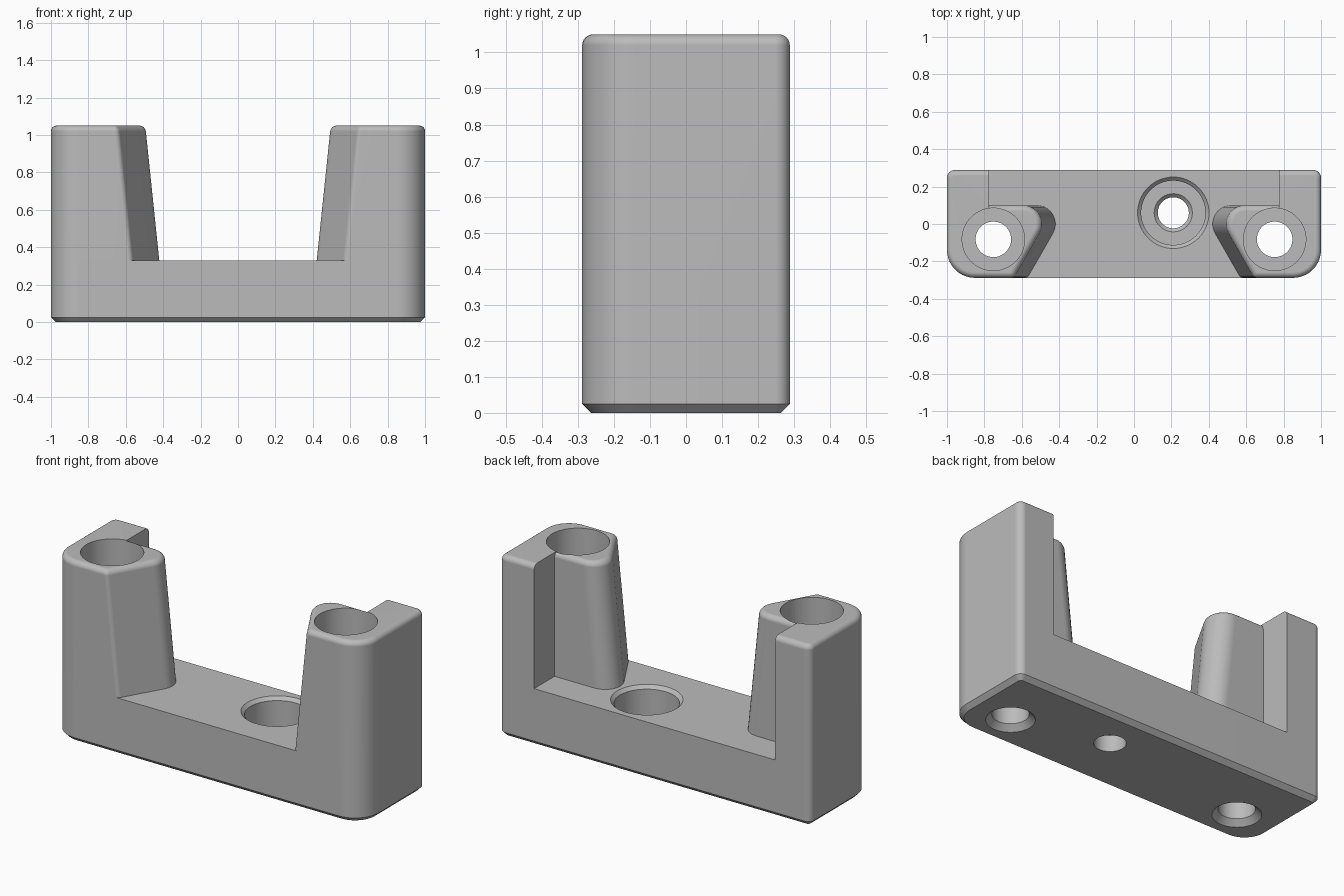
import bpy, bmesh, math
from mathutils import Vector, Matrix

cube = bpy.data.objects.get("Cube")
if cube:
    bpy.data.objects.remove(cube, do_unlink=True)

HALF_Y, BASE_TOP, TOP, FILLET = 0.288, 0.33, 1.05, 0.03
LEAN = 0.065          # how far the slanted wall leans in at the top
SEGMENTS = 10

grey = bpy.data.materials.new("plain grey")
grey.use_nodes = True
colour = (0.5, 0.5, 0.5, 1)
grey.diffuse_color = colour
grey.node_tree.nodes["Principled BSDF"].inputs["Base Color"].default_value = colour


def outline(corners, insets, shrink=0):
    """Rounded polygon (counter-clockwise), each edge moved inward by its inset."""
    count = len(corners)
    pts = [Vector(c[:2]) for c in corners]
    dirs = [(pts[(i + 1) % count] - pts[i]).normalized() for i in range(count)]
    norms = [Vector((-d.y, d.x)) for d in dirs]
    ring = []
    for i in range(count):
        d0, d1, n0, n1 = dirs[i - 1], dirs[i], norms[i - 1], norms[i]
        a, b = pts[i] + n0 * insets[i - 1], pts[i] + n1 * insets[i]
        cross = d0.x * d1.y - d0.y * d1.x
        gap = b - a
        p = a + d0 * ((gap.x * d1.y - gap.y * d1.x) / cross)
        radius = corners[i][2]
        if radius == 0:
            ring.append(p)
            continue
        radius = max(radius - shrink, 0.005)
        turn = math.atan2(cross, d0.dot(d1))
        centre = p - d0 * radius * math.tan(turn / 2) + n0 * radius
        for k in range(SEGMENTS + 1):
            ring.append(centre + Matrix.Rotation(turn * k / SEGMENTS, 2) @ (-n0 * radius))
    return ring


def loft(name, levels, mirror=False):
    """Solid through rings of equal length, given as (z, points)."""
    bm = bmesh.new()
    side = -1 if mirror else 1
    rings = [[bm.verts.new((p.x * side, p.y, z)) for p in ring] for z, ring in levels]
    for low, high in zip(rings, rings[1:]):
        for i in range(len(low)):
            j = (i + 1) % len(low)
            bm.faces.new((low[i], low[j], high[j], high[i]))
    bm.faces.new(rings[0][::-1])
    bm.faces.new(rings[-1])
    bmesh.ops.recalc_face_normals(bm, faces=bm.faces)
    mesh = bpy.data.meshes.new(name)
    bm.to_mesh(mesh)
    bm.free()
    mesh.materials.append(grey)
    obj = bpy.data.objects.new(name, mesh)
    bpy.context.collection.objects.link(obj)
    return obj


def hole_cutter(name, x, y, profile):
    """Turned cutter from a profile of (radius, z)."""
    angles = [math.tau * k / 64 for k in range(64)]
    cutter = loft(name, [(z, [Vector((x + r * math.cos(a), y + r * math.sin(a))) for a in angles])
                         for r, z in profile])
    cutter.hide_render = True
    return cutter


def finish(obj, cutters):
    """Cut the holes and shade with crisp edges."""
    bpy.ops.object.select_all(action="DESELECT")
    obj.select_set(True)
    bpy.context.view_layer.objects.active = obj
    for cutter in cutters:
        mod = obj.modifiers.new("hole", "BOOLEAN")
        mod.operation, mod.solver, mod.object = "DIFFERENCE", "EXACT", cutter
        bpy.ops.object.modifier_apply(modifier=mod.name)
    bpy.ops.object.shade_smooth_by_angle(angle=math.radians(25))
    weighted = obj.modifiers.new("even_shading", "WEIGHTED_NORMAL")
    weighted.keep_sharp = True


# Base block with a chamfered bottom edge
base_corners = [(-1, -HALF_Y, 0.15), (1, -HALF_Y, 0.15), (1, HALF_Y, 0.04), (-1, HALF_Y, 0.04)]
base = loft("base", [(z, outline(base_corners, [d] * 4, d))
                     for z, d in ((0, 0.025), (0.025, 0), (BASE_TOP, 0))])

# Posts: notched at the back, slanted inner wall, rounded top edge
post_corners = [(1, -HALF_Y, 0.15), (1, HALF_Y, 0.04), (0.775, HALF_Y, 0),
                (0.775, 0.10, 0), (0.348, 0.10, 0.1), (0.57, -HALF_Y, 0.03)]


def post_ring(z, d):
    lean = LEAN * (z - BASE_TOP) / (TOP - BASE_TOP)
    return z, outline(post_corners, [d, d, 0, d, d + lean, d], d)


post_levels = [post_ring(BASE_TOP, 0)]
for k in range(7):
    a = math.pi / 2 * k / 6
    post_levels.append(post_ring(TOP - FILLET * (1 - math.sin(a)), FILLET * (1 - math.cos(a))))
left_post = loft("left_post", post_levels)
right_post = loft("right_post", post_levels, mirror=True)

# Counterbored holes
bore = [(0.137, -0.01), (0.095, 0.032), (0.095, 0.3), (0.167, 0.3), (0.167, 1.2)]
left_hole = hole_cutter("left_hole", 0.752, -0.082, bore)
right_hole = hole_cutter("right_hole", -0.752, -0.082, bore)
middle_hole = hole_cutter("middle_hole", 0.21, 0.06, [
    (0.083, -0.05), (0.083, 0.093), (0.102, 0.112), (0.172, 0.112),
    (0.172, 0.311), (0.192, 0.331), (0.192, 0.4)])

finish(base, [left_hole, right_hole, middle_hole])
finish(left_post, [left_hole])
finish(right_post, [right_hole])
for cutter in (left_hole, right_hole, middle_hole):
    bpy.data.objects.remove(cutter, do_unlink=True)
